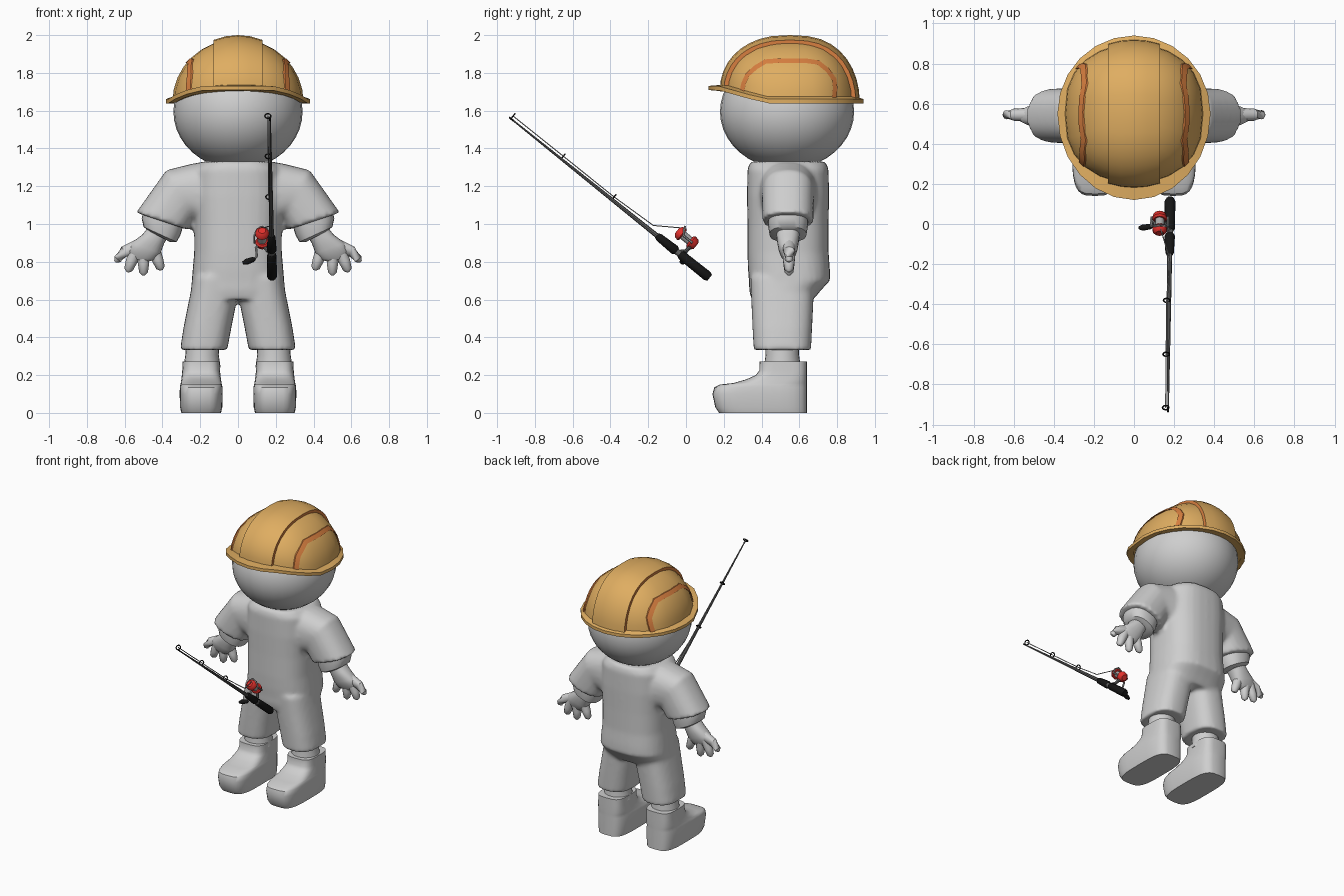
import bpy, bmesh, math
from mathutils import Vector as V

if "Cube" in bpy.data.objects:
    bpy.data.objects.remove(bpy.data.objects["Cube"])


def material(name, rgb):
    m = bpy.data.materials.new(name)
    m.diffuse_color = (*rgb, 1)
    m.use_nodes = True
    m.node_tree.nodes["Principled BSDF"].inputs["Base Color"].default_value = m.diffuse_color
    return m


GREY = material("light grey", (0.62, 0.62, 0.62))
YELLOW = material("helmet yellow", (0.74, 0.42, 0.12))
ORANGE = material("stripe orange", (0.68, 0.21, 0.05))
BLACK = material("black", (0.008, 0.008, 0.008))
DARK = material("rod grey", (0.12, 0.12, 0.12))
METAL = material("reel metal", (0.4, 0.4, 0.4))
RED = material("reel red", (0.75, 0.03, 0.025))


def spow(a, e):
    return math.copysign(abs(a) ** e, a)


def ring(c, u, v, n=24, e=2.0):
    """Superellipse loop around c with half axes u and v."""
    c, u, v = V(c), V(u), V(v)
    ang = [2 * math.pi * i / n for i in range(n)]
    return [c + u * spow(math.cos(a), 2 / e) + v * spow(math.sin(a), 2 / e) for a in ang]


def loft(bm, rows, closed=True, wrap=False, caps=True):
    """Skin a list of equal-length point rows."""
    vs = [[bm.verts.new(p) for p in r] for r in rows]
    n, m = len(rows[0]), len(rows)
    for j in range(m if wrap else m - 1):
        for i in range(n if closed else n - 1):
            k = (i + 1) % n
            bm.faces.new((vs[j][i], vs[j][k], vs[(j + 1) % m][k], vs[(j + 1) % m][i]))
    if caps and not wrap:
        bm.faces.new(vs[0])
        bm.faces.new(vs[-1])


def finish(bm, name, *mats, rule=None):
    bmesh.ops.recalc_face_normals(bm, faces=bm.faces)
    if rule:
        for f in bm.faces:
            f.material_index = rule(f)
    me = bpy.data.meshes.new(name)
    bm.to_mesh(me)
    bm.free()
    for m in mats:
        me.materials.append(m)
    ob = bpy.data.objects.new(name, me)
    bpy.context.collection.objects.link(ob)
    return ob


def tube(bm, pts, radii, n=10):
    """Round tube along a path, one radius per point."""
    pts = [V(p) for p in pts]
    rows = []
    for i, p in enumerate(pts):
        d = (pts[min(i + 1, len(pts) - 1)] - pts[max(i - 1, 0)]).normalized()
        u = d.cross(V((1, 0, 0)) if abs(d.x) < 0.8 else V((0, 1, 0))).normalized()
        rows.append(ring(p, u * radii[i], d.cross(u) * radii[i], n))
    loft(bm, rows)


def tube_part(name, mat, pts, radii, n=10):
    bm = bmesh.new()
    tube(bm, pts, radii, n)
    return finish(bm, name, mat)


def arm_rows(s, secs, e=2.4):
    """Rows from (top x, top z, bottom x, bottom z, half depth)."""
    return [ring((s * (a + c) / 2, 0.54, (b + d) / 2),
                 (s * (a - c) / 2, 0, (b - d) / 2), (0, h, 0), 24, e)
            for a, b, c, d, h in secs]


# Suit: torso, legs and sleeves fused into one soft surface
bm = bmesh.new()
torso = [(1.33, .19, .54, .20), (1.29, .23, .54, .215), (1.15, .24, .54, .217),
         (1.0, .232, .54, .215), (.85, .232, .54, .215), (.76, .24, .545, .217),
         (.70, .245, .548, .215), (.65, .25, .525, .19), (.60, .25, .51, .165)]
loft(bm, [ring((0, y, z), (hx, 0, 0), (0, hy, 0), 32, 2.6) for z, hx, y, hy in torso])
for s in (-1, 1):
    legs = [(.72, .115, .12, .17), (.60, .132, .127, .165), (.45, .162, .127, .158), (.333, .182, .125, .152)]
    loft(bm, [ring((s * x, .51, z), (hx, 0, 0), (0, hy, 0), 28, 2.6) for z, x, hx, hy in legs])
    loft(bm, arm_rows(s, [(.12, 1.32, .12, 1.0, .16), (.22, 1.325, .20, 1.0, .15),
                          (.38, 1.285, .235, 1.02, .138), (.54, 1.06, .262, .968, .135)]))
suit = finish(bm, "suit", GREY)
mod = suit.modifiers.new("fuse", "REMESH")
mod.mode, mod.voxel_size, mod.use_smooth_shade = "VOXEL", 0.014, True
mod = suit.modifiers.new("soften", "SMOOTH")
mod.factor, mod.iterations = 0.5, 5

# Head
bm = bmesh.new()
bmesh.ops.create_uvsphere(bm, u_segments=32, v_segments=20, radius=1)
for v in bm.verts:
    v.co = V((v.co.x * .342, .535 + v.co.y * .355, 1.595 + v.co.z * .305))
finish(bm, "head", GREY)

for s, side in ((-1, "left"), (1, "right")):
    # Boot and sock
    bm = bmesh.new()
    boot = [(0, .175, .105), (.03, .155, .112), (.10, .14, .114), (.135, .15, .113), (.15, .18, .11),
            (.158, .25, .108), (.178, .32, .105), (.20, .37, .102), (.225, .388, .1), (.272, .39, .098)]
    loft(bm, [ring((s * .195, (y + .64) / 2, z), (hx, 0, 0), (0, (.64 - y) / 2, 0), 32, 3.6)
              for z, y, hx in boot])
    finish(bm, side + "_boot", GREY)
    tube_part(side + "_sock", GREY, [(s * .19, .51, .24), (s * .19, .51, .31), (s * .185, .51, .40)],
              [.098, .088, .088], 24)
    # Inner cuff
    bm = bmesh.new()
    loft(bm, arm_rows(s, [(.50, 1.07, .29, .99, .105), (.51, 1.03, .305, .94, .105),
                          (.50, .985, .325, .905, .098), (.475, .965, .36, .905, .07)]))
    finish(bm, side + "_cuff", GREY)
    # Hand with four tapered digits
    bm = bmesh.new()
    loft(bm, arm_rows(s, [(.47, .99, .37, .93, .062), (.505, .945, .39, .90, .06),
                          (.565, .90, .41, .845, .052), (.585, .86, .44, .81, .038), (.56, .82, .48, .80, .02)]))
    fingers = [((.53, .885), (.60, .855), (.65, .80)), ((.54, .86), (.565, .80), (.585, .745)),
               ((.505, .86), (.50, .79), (.50, .728)), ((.45, .88), (.425, .81), (.405, .755))]
    for a, b, c in fingers:
        mid = [(b[i] + 3 * c[i]) / 4 for i in (0, 1)]
        tube(bm, [(s * p[0], .545, p[1]) for p in (a, b, mid, c)], [.034, .03, .023, .007], 12)
    finish(bm, side + "_hand", GREY)

# Helmet
A, B, CY, EXP, TOP = .347, .35, .55, 2.6, 1.98


def base_z(y):
    return 1.647 + .07 * min(max((.42 - y) / .25, 0), 1)


def dome_pt(nx, ny, nz, grow=0.0):
    y = CY + (B + grow) * spow(ny, 2 / EXP)
    return V((A * nx, y, base_z(y) + (TOP + grow - base_z(y)) * nz))


def dome_x(y, z):
    s = (z - base_z(y)) / (TOP - base_z(y))
    return A * math.sqrt(max(0, 1 - (abs(y - CY) / B) ** EXP - s * s))


bm = bmesh.new()
rows = []
for j in range(9):
    p = math.pi / 2 * min(j / 8, .985)
    rows.append([dome_pt(math.cos(p) * math.cos(t), math.cos(p) * math.sin(t), math.sin(p))
                 for t in (2 * math.pi * i / 24 for i in range(24))])
loft(bm, rows)
finish(bm, "helmet_dome", YELLOW)

# Raised crest with orange side walls
bm = bmesh.new()
rows = []
for i in range(19):
    t = math.pi * i / 18
    row = []
    for x, g in ((-.13, -.015), (-.13, .02), (-.065, .02), (0, .02), (.065, .02), (.13, .02), (.13, -.015)):
        k = math.sqrt(1 - (x / A) ** 2)
        row.append(dome_pt(x / A, k * math.cos(t), k * math.sin(t), g))
    rows.append(row)
loft(bm, rows, closed=False, caps=False)
finish(bm, "helmet_crest", YELLOW, ORANGE,
       rule=lambda f: int(all(abs(v.co.x) > .125 for v in f.verts)))

# Brim with a longer front visor
bm = bmesh.new()
rows = []
for i in range(24):
    c, s = math.cos(2 * math.pi * i / 24), math.sin(2 * math.pi * i / 24)
    inn = dome_pt(c, s, 0) * 1
    inn.x, inn.y = inn.x * .98, CY + (inn.y - CY) * .98
    out = V((.382 * c, CY + (.39 if s > 0 else .43) * s, 0))
    zo = base_z(out.y)
    rows.append([V((inn.x, inn.y, inn.z + .03)), V((out.x, out.y, zo + .014)),
                 V((out.x, out.y, zo - .008)), V((inn.x, inn.y, inn.z - .004))])
loft(bm, rows, wrap=True)
finish(bm, "helmet_brim", YELLOW)

# Orange arch stripes on the helmet sides
path = [(.295, 1.70), (.305, 1.745), (.325, 1.79), (.37, 1.83), (.42, 1.86), (.49, 1.865), (.56, 1.865),
        (.63, 1.865), (.70, 1.855), (.75, 1.815), (.785, 1.765), (.79, 1.72), (.785, 1.67)]
for s, side in ((-1, "left"), (1, "right")):
    bm = bmesh.new()
    rows = []
    for i, (y, z) in enumerate(path):
        a, b = path[max(i - 1, 0)], path[min(i + 1, len(path) - 1)]
        d = V((b[0] - a[0], b[1] - a[1])).normalized() * .012
        row = []
        for w, off in ((-1, .005), (0, .005), (1, .005), (1, -.004), (-1, -.004)):
            py, pz = y - d.y * w, z + d.x * w
            row.append(V((s * (dome_x(py, pz) + off), py, pz)))
        rows.append(row)
    loft(bm, rows)
    finish(bm, side + "_helmet_stripe", ORANGE)

# Fishing rod
BUTT, TIP = V((.18, .125, .715)), V((.17, -.93, 1.56))
DIR = (TIP - BUTT).normalized()
UP = V((1, 0, 0)).cross(DIR).normalized()
UP = UP if UP.z > 0 else -UP


def rod(t):
    return BUTT.lerp(TIP, t)


tube_part("rod_shaft", DARK, [rod(.1), rod(.25), rod(1)], [.014, .013, .004], 8)
tube_part("rear_grip", BLACK, [rod(0), rod(.012), rod(.14), rod(.15)], [.02, .027, .025, .018], 12)
tube_part("reel_seat", DARK, [rod(.14), rod(.19)], [.017, .017], 12)
tube_part("fore_grip", BLACK, [rod(.165), rod(.175), rod(.255), rod(.265)], [.018, .026, .021, .014], 12)
eyes = []
for i, t in enumerate((.49, .745, .997)):
    c = rod(t) + UP * .018 + V((-.012, 0, 0))
    eyes.append(c)
    bm = bmesh.new()
    rr = ring(c, V((.016, 0, 0)), UP * .016, 14)
    loft(bm, [ring(p, (p - c).normalized() * .004, DIR * .004, 6) for p in rr], wrap=True)
    tube(bm, [rod(t) - DIR * .018, rod(t) + DIR * .012], [.011 - .006 * t, .011 - .006 * t], 8)
    finish(bm, f"line_guide_{i + 1}", BLACK)

# Reel: two red spool ends around a metal drum, with a bail
C = V((.128, .003, .925))
tube_part("spool_drum", METAL, [C - DIR * .03, C + DIR * .03], [.023, .023], 12)
tube_part("spool_cap", RED, [C + DIR * k for k in (.025, .032, .052, .064)], [.032, .038, .034, .02], 10)
tube_part("reel_body", RED, [C + DIR * k for k in (-.065, -.055, -.032, -.022)], [.02, .032, .038, .03], 10)
bm = bmesh.new()
for s in (-1, 1):
    X = V((s * .042, 0, 0))
    tube(bm, [C + X - DIR * .04, C + X + DIR * .02, C + X * .6 + UP * .03 + DIR * .04, C + UP * .042 + DIR * .045],
         [.006] * 4, 6)
finish(bm, "reel_bail", METAL)
tube_part("reel_stem", DARK, [C - DIR * .045, C - DIR * .04 - UP * .055 + V((.03, 0, 0)), rod(.16)],
          [.012, .01, .012], 8)
tube_part("crank_arm", METAL, [C - DIR * .04, (.095, .01, .875), (.10, -.005, .83), (.085, -.01, .81)],
          [.008, .007, .006, .006], 8)
tube_part("crank_knob", BLACK, [(.092, -.012, .815), (.08, -.013, .812), (.045, -.018, .80), (.025, -.02, .793)],
          [.007, .014, .016, .008], 10)
tube_part("fishing_line", METAL, [C + UP * .035 + DIR * .04, rod(.3) + UP * .03] + eyes, [.003] * 5, 5)

# Smooth shading with crisp edges
for ob in bpy.context.scene.objects:
    ob.select_set(ob != suit)
bpy.context.view_layer.objects.active = bpy.data.objects["head"]
bpy.ops.object.shade_smooth_by_angle(angle=math.radians(40))
